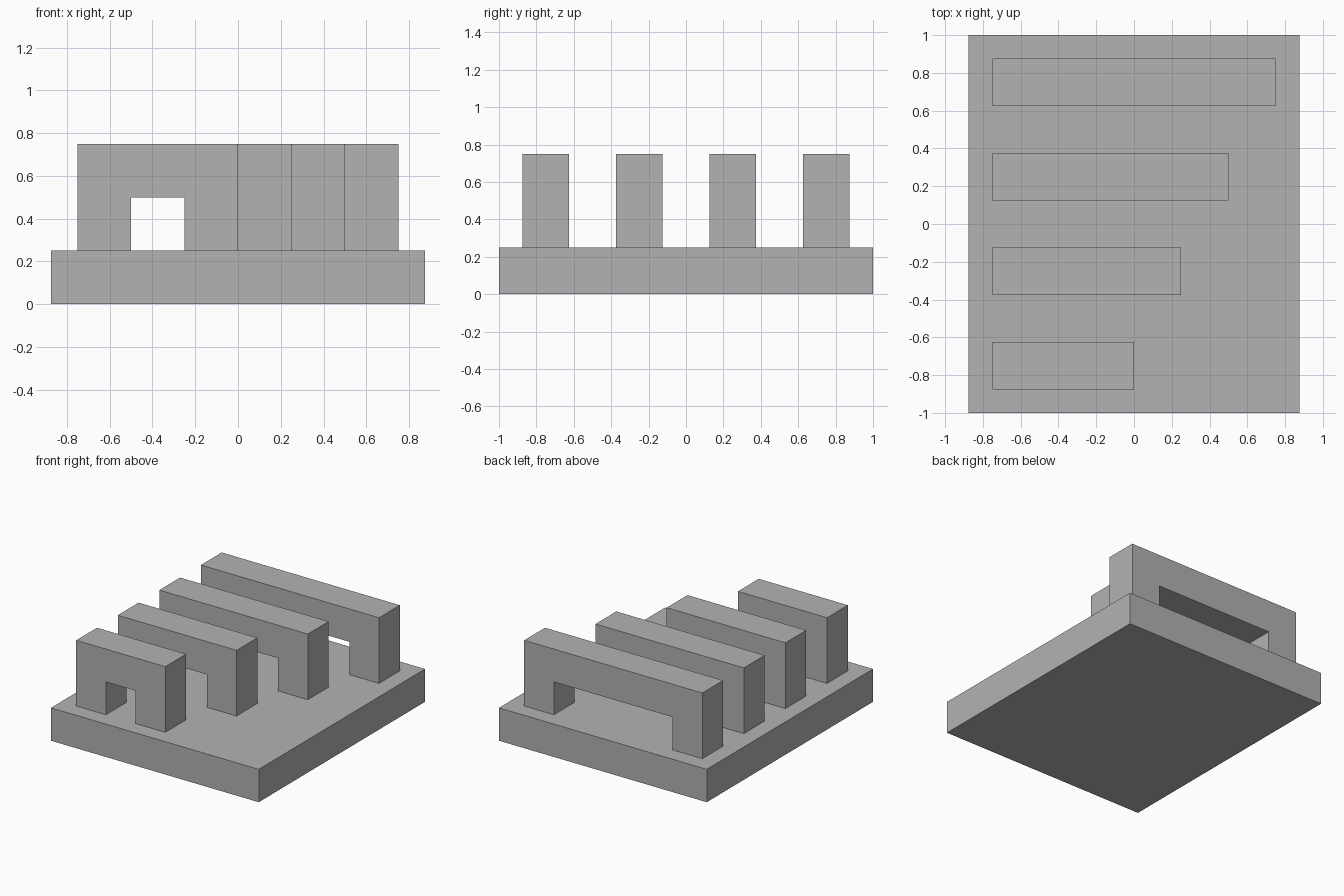
import bpy
import bmesh

cube = bpy.data.objects.get("Cube")
if cube:
    bpy.data.objects.remove(cube, do_unlink=True)

# One plain grey for everything
GREY = (0.448, 0.448, 0.448, 1)
grey = bpy.data.materials.new("grey")
grey.use_nodes = True
grey.diffuse_color = GREY
grey.node_tree.nodes["Principled BSDF"].inputs["Base Color"].default_value = GREY


def extrude_profile(name, profile, y0, y1):
    """Extrude an x-z outline from y0 to y1."""
    bm = bmesh.new()
    face = bm.faces.new([bm.verts.new((x, y0, z)) for x, z in profile])
    result = bmesh.ops.extrude_face_region(bm, geom=[face])
    moved = [v for v in result["geom"] if isinstance(v, bmesh.types.BMVert)]
    bmesh.ops.translate(bm, verts=moved, vec=(0, y1 - y0, 0))
    bmesh.ops.recalc_face_normals(bm, faces=bm.faces)
    mesh = bpy.data.meshes.new(name)
    bm.to_mesh(mesh)
    bm.free()
    mesh.materials.append(grey)
    obj = bpy.data.objects.new(name, mesh)
    bpy.context.collection.objects.link(obj)
    return obj


# Base slab
W, BASE, TOP, T = 0.875, 0.25, 0.75, 0.25
extrude_profile("base_plate", [(-W, 0), (W, 0), (W, BASE), (-W, BASE)], -1, 1)

# Four bridges, each spanning further than the one in front
LEFT = -0.75
for i in range(4):
    right = i * T
    y = -0.875 + i * 0.5
    under = TOP - T
    bridge = [(LEFT, BASE), (LEFT + T, BASE), (LEFT + T, under),
              (right - T, under), (right - T, BASE), (right, BASE),
              (right, TOP), (LEFT, TOP)]
    extrude_profile(f"bridge_{i + 1}", bridge, y, y + T)
